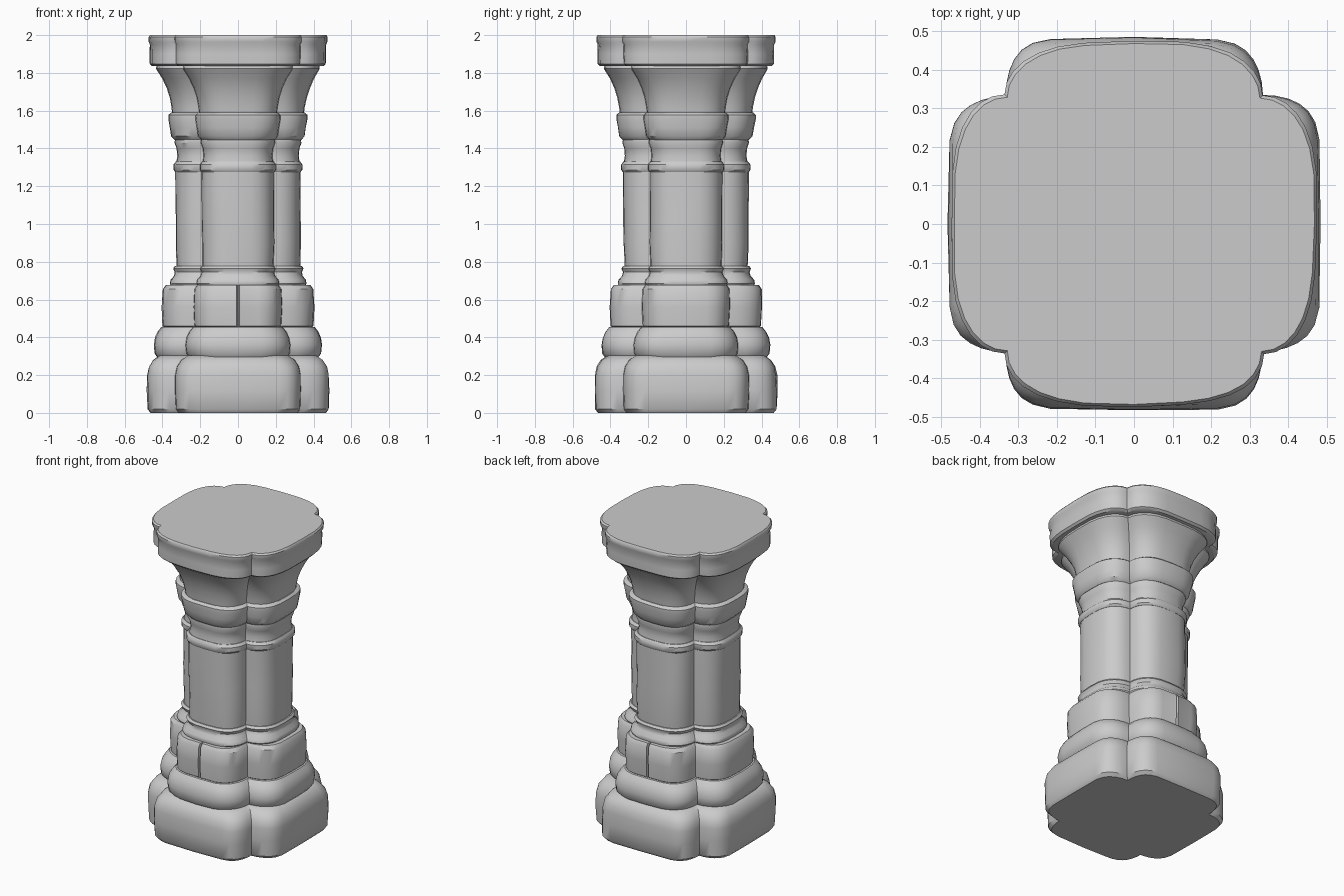
import bpy, bmesh
from math import sin, cos, pi, radians
from mathutils import Vector, Matrix, noise

cube = bpy.data.objects.get("Cube")
if cube:
    bpy.data.objects.remove(cube, do_unlink=True)

stone = bpy.data.materials.new("grey stone")
stone.use_nodes = True
colour = (0.6, 0.6, 0.6, 1)
stone.diffuse_color = colour
stone.node_tree.nodes["Principled BSDF"].inputs["Base Color"].default_value = colour

STEPS = 7


def lobe(r, notch, square, groove):
    """Half-superellipse lobe on the +x side, from lower notch to just before the upper one."""
    pts = []
    for i in range(2 * STEPS):
        a = -pi / 2 + i * pi / (2 * STEPS)
        t = abs(sin(a)) ** (2 / square)
        y = notch * t * (1 if a > 0 else -1)
        x = notch + (r - notch) * max(cos(a), 0)
        if i == STEPS and groove:
            pts += [(r - 0.004, -0.016), (r, -0.007)]
            pts += [(r - 0.035, 0), (r, 0.007), (r - 0.004, 0.016)]
        else:
            pts.append((x, y))
    return pts


def outline(r, depth, square, groove):
    pts = []
    for k in range(4):
        turn = Matrix.Rotation(k * pi / 2, 2)
        split = groove and k % 2 == 1          # joint on front and back only
        pts += [turn @ Vector(p) for p in lobe(r, r - depth, square, split)]
    return pts


def stone_course(name, profile, depth, square=3, groove=False, rough=0.006):
    """Loft the four-lobed plan through (height, radius) pairs and cap both ends."""
    bm = bmesh.new()
    rings = []
    for z, r in profile:
        ring = []
        for p in outline(r, depth, square, groove):
            # Gentle hand-worn unevenness
            n = noise.noise(Vector((p.x * 5, p.y * 5, z * 5)))
            p = p * (1 + rough * n / r)
            ring.append(bm.verts.new((p.x, p.y, z)))
        rings.append(ring)
    for low, high in zip(rings, rings[1:]):
        for i in range(len(low)):
            j = (i + 1) % len(low)
            bm.faces.new((low[i], low[j], high[j], high[i]))
    bm.faces.new(rings[0][::-1])
    bm.faces.new(rings[-1])
    mesh = bpy.data.meshes.new(name)
    bm.to_mesh(mesh)
    bm.free()
    mesh.materials.append(stone)
    obj = bpy.data.objects.new(name, mesh)
    bpy.context.collection.objects.link(obj)
    bpy.ops.object.select_all(action='DESELECT')
    obj.select_set(True)
    bpy.context.view_layer.objects.active = obj
    bpy.ops.object.shade_smooth_by_angle(angle=radians(38))


# Base courses
stone_course("plinth", [(0, 0.465), (0.02, 0.48), (0.12, 0.483), (0.2, 0.481),
                        (0.245, 0.472), (0.28, 0.45), (0.305, 0.415)], 0.15, 7)
stone_course("base_band", [(0.29, 0.425), (0.315, 0.443), (0.36, 0.447), (0.4, 0.44),
                           (0.43, 0.425), (0.455, 0.405)], 0.17, 4)
stone_course("base_blocks", [(0.445, 0.38), (0.46, 0.398), (0.56, 0.403), (0.655, 0.4),
                             (0.677, 0.385)], 0.17, 4, groove=True)
stone_course("base_collar", [(0.665, 0.355), (0.685, 0.364), (0.705, 0.36), (0.725, 0.342),
                             (0.745, 0.337), (0.765, 0.345), (0.778, 0.335)], 0.145)

# Shaft and neck mouldings
stone_course("shaft", [(0.77, 0.327), (0.9, 0.331), (1.03, 0.331), (1.16, 0.332),
                       (1.29, 0.332)], 0.14)
stone_course("neck_ring", [(1.275, 0.333), (1.287, 0.341), (1.315, 0.341),
                           (1.33, 0.33)], 0.14)
stone_course("neck", [(1.32, 0.328), (1.36, 0.322), (1.4, 0.326), (1.43, 0.337),
                      (1.455, 0.333)], 0.14)
stone_course("upper_band", [(1.445, 0.337), (1.465, 0.355), (1.51, 0.362), (1.555, 0.37),
                            (1.577, 0.37), (1.59, 0.355)], 0.145)

# Flared capital and top slab
stone_course("capital_bell", [(1.58, 0.35), (1.62, 0.354), (1.67, 0.363), (1.72, 0.379),
                              (1.77, 0.402), (1.81, 0.427), (1.822, 0.434),
                              (1.845, 0.43)], 0.145)
stone_course("top_slab", [(1.836, 0.455), (1.848, 0.467), (1.9, 0.468), (1.95, 0.467),
                          (1.965, 0.474), (1.99, 0.475), (2, 0.468)], 0.14, 3.2)
